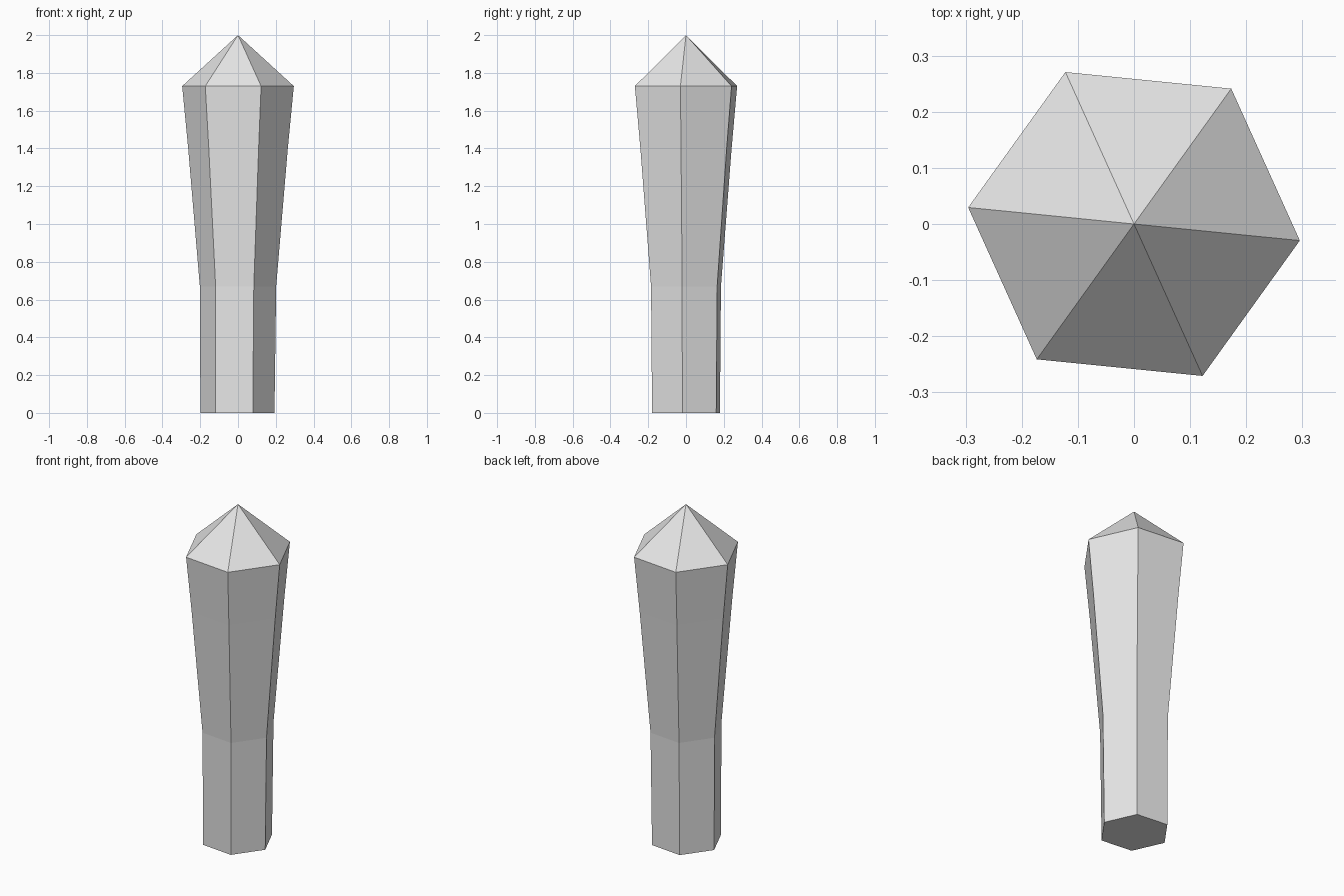
import bpy, bmesh
from math import cos, sin, pi, radians

cube = bpy.data.objects.get("Cube")
if cube:
    bpy.data.objects.remove(cube, do_unlink=True)

stone = bpy.data.materials.new("pale grey")
stone.use_nodes = True
colour = (0.8, 0.8, 0.8, 1)
stone.diffuse_color = colour
stone.node_tree.nodes["Principled BSDF"].inputs["Base Color"].default_value = colour

SIDES = 6
TURN = radians(-5.7)
# Height, radius and small sideways drift of each ring
RINGS = [(0, 0.197, -0.003), (0.67, 0.203, 0), (1.4, 0.265, 0), (1.73, 0.297, 0)]

bm = bmesh.new()


def ring(z, radius, drift):
    angles = [TURN + 2 * pi * i / SIDES for i in range(SIDES)]
    return [bm.verts.new((drift + radius * cos(a), radius * sin(a), z)) for a in angles]


# Tapered shaft with a flat base
rings = [ring(*r) for r in RINGS]
bm.faces.new(reversed(rings[0]))
for low, high in zip(rings, rings[1:]):
    for i in range(SIDES):
        j = (i + 1) % SIDES
        bm.faces.new((low[i], low[j], high[j], high[i]))

# Pointed tip
tip = bm.verts.new((0, 0, 2))
for i in range(SIDES):
    bm.faces.new((rings[-1][i], rings[-1][(i + 1) % SIDES], tip))

bmesh.ops.recalc_face_normals(bm, faces=bm.faces)
mesh = bpy.data.meshes.new("crystal_shaft")
bm.to_mesh(mesh)
bm.free()
mesh.materials.append(stone)
bpy.context.collection.objects.link(bpy.data.objects.new("crystal_shaft", mesh))
